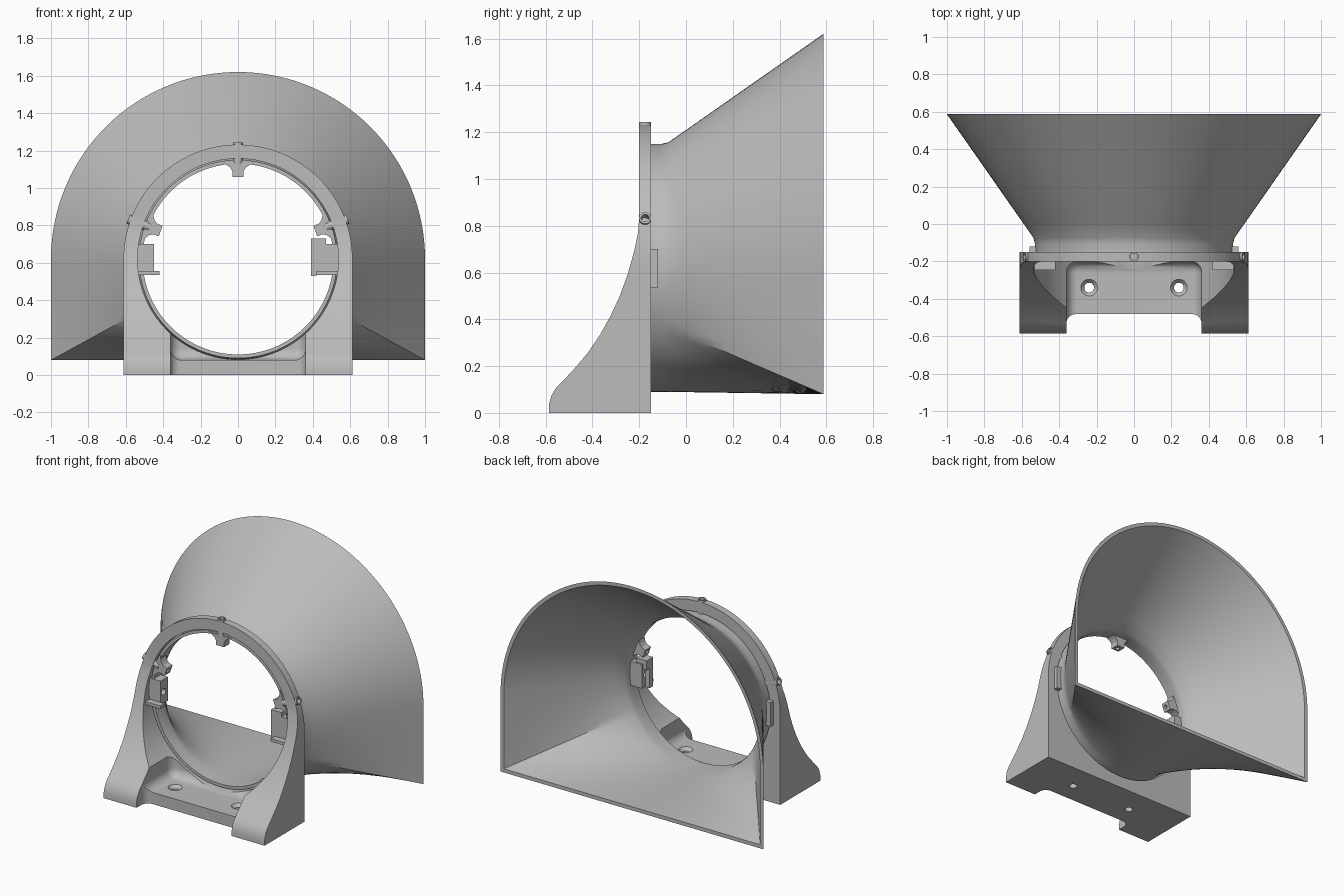
import bpy, bmesh
from math import sin, cos, pi, radians
from mathutils import Matrix, Vector

cube = bpy.data.objects.get("Cube")
if cube:
    bpy.data.objects.remove(cube)

grey = bpy.data.materials.new("light_grey")
grey.use_nodes = True
COLOUR = (0.5, 0.5, 0.5, 1)
grey.diffuse_color = COLOUR
grey.node_tree.nodes["Principled BSDF"].inputs["Base Color"].default_value = COLOUR
AXIS_Z = 0.62   # height of the ring centre
SEG = 128


def make(name, bm):
    bmesh.ops.recalc_face_normals(bm, faces=bm.faces)
    mesh = bpy.data.meshes.new(name)
    bm.to_mesh(mesh)
    bm.free()
    ob = bpy.data.objects.new(name, mesh)
    bpy.context.collection.objects.link(ob)
    mesh.materials.append(grey)
    return ob


def prism(name, points, offset):
    """Extrude a closed outline of 3D points along an offset."""
    bm = bmesh.new()
    face = bm.faces.new([bm.verts.new(p) for p in points])
    out = bmesh.ops.extrude_face_region(bm, geom=[face])
    bmesh.ops.translate(bm, vec=offset, verts=[v for v in out["geom"] if isinstance(v, bmesh.types.BMVert)])
    return make(name, bm)


def box(name, lo, hi, bevel=0.0, vertical_only=False):
    bm = bmesh.new()
    bmesh.ops.create_cube(bm, size=1)
    for v in bm.verts:
        v.co = [lo[i] if v.co[i] < 0 else hi[i] for i in range(3)]
    if bevel:
        edges = [e for e in bm.edges if not vertical_only
                 or abs(e.verts[0].co.z - e.verts[1].co.z) > 0.01]
        bmesh.ops.bevel(bm, geom=edges, offset=bevel, segments=8, profile=0.5, affect="EDGES")
    return make(name, bm)


def rod(name, radius, start, end, segments=32, radius2=None):
    start, end = Vector(start), Vector(end)
    bm = bmesh.new()
    turn = (end - start).to_track_quat("Z", "Y").to_matrix().to_4x4()
    bmesh.ops.create_cone(bm, cap_ends=True, segments=segments, radius1=radius,
                          radius2=radius if radius2 is None else radius2,
                          depth=(end - start).length,
                          matrix=Matrix.Translation((start + end) / 2) @ turn)
    return make(name, bm)


def boolean(target, cutter, operation="DIFFERENCE"):
    mod = target.modifiers.new("cut", "BOOLEAN")
    mod.operation, mod.object, mod.solver = operation, cutter, "EXACT"
    bpy.context.view_layer.objects.active = target
    bpy.ops.object.modifier_apply(modifier=mod.name)
    bpy.data.objects.remove(cutter)


def smooth(ob, angle=30):
    bpy.ops.object.select_all(action="DESELECT")
    ob.select_set(True)
    bpy.context.view_layer.objects.active = ob
    bpy.ops.object.shade_smooth_by_angle(angle=radians(angle))


def polar(r, a, y):
    return Vector((r * cos(a), y, AXIS_Z + r * sin(a)))


# Stand: swept side profile trimmed to an arch
side = [(-.15, 0), (-.585, 0), (-.585, .04), (-.575, .075), (-.555, .108), (-.52, .143),
        (-.47, .197), (-.42, .257), (-.37, .33), (-.325, .41), (-.285, .495), (-.25, .59),
        (-.222, .69), (-.205, .77), (-.2, .84), (-.2, 1.3), (-.15, 1.3)]
stand = prism("stand", [(-.7, y, z) for y, z in side], (1.4, 0, 0))
arch = [(.612, -.7, -.1)] + [polar(.612, pi * i / 64, -.7) for i in range(65)] + [(-.612, -.7, -.1)]
boolean(stand, prism("arch_cutter", arch, (0, 1, 0)), "INTERSECT")
boolean(stand, rod("bore_cutter", .537, (0, -1, AXIS_Z), (0, .2, AXIS_Z), SEG))
boolean(stand, box("pocket_cutter", (-.362, -.9, .08), (.362, -.2, .9), .06))
boolean(stand, box("front_cutter", (-.362, -.9, -.3), (.362, -.482, .9), .05, True))

# Countersunk mounting holes in the floor
for x in (-.24, .24):
    boolean(stand, rod("hole_cutter", .026, (x, -.34, -.1), (x, -.34, .3)))
    boolean(stand, rod("sink_cutter", .026, (x, -.34, .058), (x, -.34, .084), radius2=.048))

# Screw holes through the ring
SCREWS = [radians(a) for a in (20, 90, 160)]
for a in SCREWS:
    boolean(stand, rod("screw_cutter", .024, polar(.45, a, -.175), polar(.7, a, -.175)))
smooth(stand)

# Hood: round throat lofted into a flat-bottomed arch
CORNER = radians(28)   # throat angle that runs to the lower corner
FLOOR = .08
MOUTH_Y, NECK_Y = .587, -.085


def mouth_point(a, wall):
    """Point on the mouth outline for a throat angle between -90 and 270 degrees."""
    r, low = 1 - wall, FLOOR + wall
    mirror = a > pi / 2
    b = pi - a if mirror else a
    if b >= 0:
        x, z = r * cos(b), AXIS_Z + r * sin(b)
    elif b >= -CORNER:
        x, z = r, AXIS_Z + (low - AXIS_Z) * (-b / CORNER)
    else:
        x, z = r * (1 - (-b - CORNER) / (pi / 2 - CORNER)), low
    return Vector((-x if mirror else x, MOUTH_Y, z))


def spread(a0, a1, n):
    return [a0 + (a1 - a0) * i / n for i in range(n)]


angles = (spread(-pi / 2, -CORNER, 20) + spread(-CORNER, 0, 10) + spread(0, pi, 64)
          + spread(pi, pi + CORNER, 10) + spread(pi + CORNER, 1.5 * pi, 20))


def section(t, r, wall):
    return [polar(r, a, NECK_Y).lerp(mouth_point(a, wall), t) for a in angles]


def neck(r, y):
    return [polar(r, a, y) for a in angles]


steps = [i / 8 for i in range(9)]
rings = [neck(.53, -.19), neck(.53, -.15), neck(.53, -.105)]
rings += [section(max(t, .015), .53, 0) for t in steps]
rings += [section(max(t, .015), .51, .025) for t in reversed(steps)]
rings += [neck(.51, -.105), neck(.51, -.15), neck(.51, -.19)]
bm = bmesh.new()
loops = [[bm.verts.new(p) for p in ring] for ring in rings]
for k, loop in enumerate(loops):
    nxt = loops[(k + 1) % len(loops)]
    for i in range(len(angles)):
        j = (i + 1) % len(angles)
        bm.faces.new((loop[i], loop[j], nxt[j], nxt[i]))
hood = make("hood", bm)
smooth(hood, 25)

# Screw bosses: flared lug inside the throat and a sleeve through the ring
lug = [(-.085, .516), (-.06, .502), (-.042, .49), (-.03, .47), (-.03, .44)]
lug += [(-t, r) for t, r in reversed(lug)]
for n, a in enumerate(SCREWS):
    out = Vector((cos(a), 0, sin(a)))
    tangent = Vector((-sin(a), 0, cos(a)))
    centre = Vector((0, -.195, AXIS_Z))
    boss = prism(f"screw_boss_{n + 1}", [centre + out * r + tangent * t for t, r in lug], (0, .06, 0))
    boolean(boss, rod("boss_cutter", .014, polar(.4, a, -.17), polar(.6, a, -.17)))
    smooth(boss)
    sleeve = rod(f"screw_sleeve_{n + 1}", .026, polar(.50, a, -.175), polar(.624, a, -.175))
    boolean(sleeve, rod("sleeve_cutter", .017, polar(.58, a, -.175), polar(.7, a, -.175)))
    smooth(sleeve)

# Side clips bridging the ring and the throat
for name, s, inner in (("left_clip", 1, .42), ("right_clip", -1, .45)):
    xs = sorted((s * inner, s * .56))
    clip = box(name, (xs[0], -.2, .535), (xs[1], -.12, .7))
    boolean(clip, rod("clip_cutter", .022, (s * .3, -.165, .615), (s * .5, -.165, .615)))
    xs = sorted((s * .42, s * .56))
    box(name + "_foot", (xs[0], -.245, .535), (xs[1], -.2, .555))
box("latch", (.39, -.2, .665), (.47, -.13, .73))
box("latch_bar", (.39, -.2, .53), (.42, -.16, .665))
